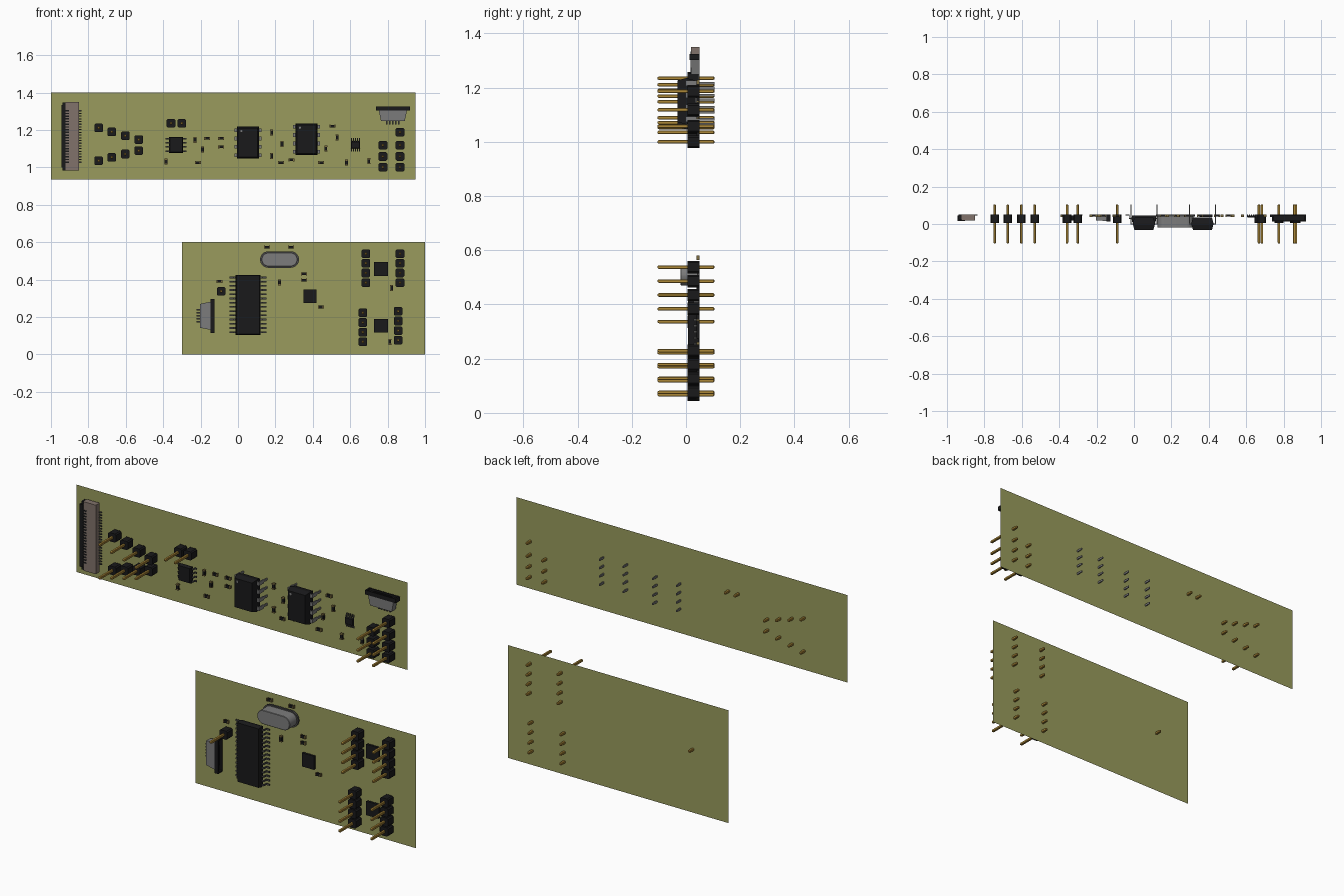
import bpy, bmesh, math

if "Cube" in bpy.data.objects:
    bpy.data.objects.remove(bpy.data.objects["Cube"])

BOARD_Y = 0.07   # thin board sheets
SEAT_Y = 0.05    # components rise from here towards -y


def material(name, rgb):
    m = bpy.data.materials.new(name)
    m.diffuse_color = (*rgb, 1)
    m.use_nodes = True
    m.node_tree.nodes["Principled BSDF"].inputs["Base Color"].default_value = m.diffuse_color
    return m


MATS = [material("black_plastic", (0.01, 0.01, 0.011)), material("gold_pin", (0.42, 0.25, 0.04)),
        material("steel", (0.2, 0.2, 0.2)), material("beige_plastic", (0.22, 0.17, 0.145)),
        material("board_green", (0.32, 0.33, 0.11)), material("dark_steel", (0.07, 0.07, 0.07)),
        material("solder_end", (0.2, 0.15, 0.05))]
BLACK, GOLD, STEEL, BEIGE, GREEN, DARK, SOLDER = range(7)


class Part:
    """Component in board coordinates: u right, v up, h out of the board."""

    def __init__(self, name):
        self.name, self.bm = name, bmesh.new()

    def loft(self, u, v, w, d, rings, mat, r=0.0, seg=1):
        """Stack rounded rectangles; rings = [(h, inset), ...]."""
        loops = []
        for h, inset in rings:
            hw, hd = w / 2 - inset, d / 2 - inset
            rr = min(max(r - inset, r * 0.3), hw, hd)
            pts = []
            for k, (su, sv) in enumerate(((1, 1), (-1, 1), (-1, -1), (1, -1))):
                for i in range(seg + 1 if r else 1):
                    a = (k + i / seg) * math.pi / 2
                    pts.append((u + su * (hw - rr) + rr * math.cos(a),
                                v + sv * (hd - rr) + rr * math.sin(a)))
            loops.append([self.bm.verts.new((p, -h, q)) for p, q in pts])
        n = len(loops[0])
        faces = [loops[0], loops[-1]]
        for a, b in zip(loops, loops[1:]):
            faces += [(a[i], a[(i + 1) % n], b[(i + 1) % n], b[i]) for i in range(n)]
        for f in faces:
            self.bm.faces.new(f).material_index = mat

    def box(self, u0, u1, v0, v1, h0, h1, mat):
        self.loft((u0 + u1) / 2, (v0 + v1) / 2, abs(u1 - u0), abs(v1 - v0), [(h0, 0), (h1, 0)], mat)

    def place(self, x, z, angle=0, smooth=False, y=SEAT_Y):
        bmesh.ops.recalc_face_normals(self.bm, faces=self.bm.faces)
        me = bpy.data.meshes.new(self.name)
        self.bm.to_mesh(me)
        self.bm.free()
        for m in MATS:
            me.materials.append(m)
        ob = bpy.data.objects.new(self.name, me)
        bpy.context.collection.objects.link(ob)
        ob.location = (x, y, z)
        ob.rotation_euler.y = math.radians(angle)
        if smooth:
            bpy.ops.object.select_all(action='DESELECT')
            ob.select_set(True)
            bpy.context.view_layer.objects.active = ob
            bpy.ops.object.shade_smooth_by_angle(angle=math.radians(35))


def board(name, x0, x1, z0, z1):
    p = Part(name)
    vs = [p.bm.verts.new((x, 0, z)) for x, z in ((x0, z0), (x1, z0), (x1, z1), (x0, z1))]
    p.bm.faces.new(vs).material_index = GREEN
    p.place(0, 0, y=BOARD_Y)


def header_pin(x, z):
    p = Part("header_pin")
    p.loft(0, 0, 0.046, 0.046, [(0.0, 0), (0.045, 0)], BLACK, r=0.006)
    p.loft(0, 0, 0.013, 0.013, [(-0.055, 0.003), (-0.051, 0), (0.15, 0), (0.155, 0.003)], GOLD, r=0.002)
    p.place(x, z)


def gull_chip(name, x, z, w, d, top, n, pitch, reach, lead_w, angle=0):
    """Surface-mount chip with gull-wing leads along both sides."""
    p = Part(name)
    mid = top * 0.5
    p.loft(0, 0, w, d, [(0.004, 0.003), (mid, 0), (top, 0.004)], BLACK)
    for s in (-1, 1):
        a, b = s * w / 2, s * (w / 2 + reach)
        knee = a + (b - a) * 0.45
        for i in range(n):
            v = (i - (n - 1) / 2) * pitch
            v0, v1 = v - lead_w / 2, v + lead_w / 2
            p.box(a - s * 0.003, knee, v0, v1, mid - 0.002, mid + 0.002, DARK)
            p.box(knee - s * 0.004, knee, v0, v1, 0, mid + 0.002, DARK)
            p.box(knee - s * 0.004, b, v0, v1, 0, 0.004, DARK)
    p.place(x, z, angle)


def dip_chip(x, z):
    """Through-hole chip with shouldered legs."""
    p = Part("through_hole_chip")
    p.loft(0, 0, 0.118, 0.17, [(0.015, 0.008), (0.046, 0), (0.052, 0), (0.081, 0.008)], BLACK)
    p.loft(-0.035, 0.062, 0.012, 0.012, [(0.081, 0), (0.082, 0)], STEEL, r=0.006, seg=4)
    for s in (-1, 1):
        for i in range(4):
            v = (i - 1.5) * 0.0445
            p.box(s * 0.056, s * 0.073, v - 0.010, v + 0.010, 0.046, 0.052, STEEL)
            p.box(s * 0.067, s * 0.073, v - 0.010, v + 0.010, 0.012, 0.052, STEEL)
            p.box(s * 0.067, s * 0.073, v - 0.005, v + 0.005, -0.055, 0.012, STEEL)
    p.place(x, z)


def flat_chip(x, z, size):
    p = Part("flat_square_chip")
    p.loft(0, 0, size, size, [(0, 0), (0.012, 0)], BLACK)
    p.place(x, z)


def socket(x, z, angle):
    """Cable socket: tapered steel shell, black flared mouth, five contacts."""
    p = Part("cable_socket")
    bm = p.bm
    # shell narrows away from the mouth
    a = [bm.verts.new(c) for c in ((-.075, 0, 0), (.075, 0, 0), (.075, -.033, 0), (-.075, -.033, 0))]
    b = [bm.verts.new(c) for c in ((-.064, 0, -.054), (.064, 0, -.054), (.064, -.032, -.054), (-.064, -.032, -.054))]
    for f in [a, b] + [(a[i], a[i - 1], b[i - 1], b[i]) for i in range(4)]:
        bm.faces.new(f).material_index = STEEL
    p.box(-0.091, 0.091, 0, 0.022, 0, 0.006, BLACK)
    p.box(-0.091, 0.091, 0, 0.022, 0.031, 0.037, BLACK)
    for s in (-1, 1):
        p.box(s * 0.083, s * 0.091, 0, 0.022, 0.006, 0.031, BLACK)
    p.box(-0.083, 0.083, 0, 0.012, 0.006, 0.031, BLACK)
    p.box(-0.05, 0.05, 0.012, 0.019, 0.015, 0.022, BLACK)
    for i in range(5):
        u = (i - 2) * 0.016
        p.box(u - 0.004, u + 0.004, -0.075, -0.052, 0, 0.005, DARK)
    p.place(x, z, angle)


def small_part(x, z, flat):
    p = Part("small_chip_component")
    p.box(-0.007, 0.007, -0.010, 0.010, 0, 0.011, BLACK)
    for s in (-1, 1):
        p.box(-0.008, 0.008, s * 0.010, s * 0.016, 0, 0.012, SOLDER)
    p.place(x, z, 90 * flat)


# Boards
board("upper_board", -1, 0.95, 0.935, 1.4)
board("lower_board", -0.3, 1, 0, 0.6)

# Header pins
pins = [(-0.09, 0.337), (-0.358, 1.235), (-0.3, 1.235), (0.866, 1.187)]
for i, x in enumerate((-0.745, -0.675, -0.602, -0.531)):
    pins += [(x, 1.211 - 0.021 * i), (x, 1.035 + 0.018 * i)]
for z in (1.118, 1.058, 1.0):
    pins += [(0.775, z), (0.866, z)]
for x, top in ((0.684, 0.538), (0.866, 0.538), (0.668, 0.222), (0.856, 0.23)):
    pins += [(x, top - 0.0515 * i) for i in range(4)]
for x, z in pins:
    header_pin(x, z)

# Chips
gull_chip("eight_lead_chip", -0.331, 1.12, 0.074, 0.086, 0.03, 4, 0.022, 0.019, 0.008)
gull_chip("fine_lead_chip", 0.628, 1.12, 0.04, 0.05, 0.016, 5, 0.0105, 0.016, 0.005, 90)
gull_chip("wide_chip", 0.053, 0.265, 0.132, 0.321, 0.042, 14, 0.0225, 0.033, 0.009)
dip_chip(0.053, 1.132)
dip_chip(0.366, 1.15)
for x, z, size in ((0.765, 0.456, 0.074), (0.765, 0.153, 0.074), (0.385, 0.31, 0.072)):
    flat_chip(x, z, size)

# Sockets
socket(0.828, 1.303, 0)
socket(-0.148, 0.206, 90)

# Crystal can on its flange
c = Part("crystal_can")
c.loft(0, 0, 0.208, 0.088, [(0, 0), (0.010, 0)], DARK, r=0.044, seg=8)
c.loft(0, 0, 0.192, 0.074, [(0.010, 0), (0.068, 0), (0.070, 0.002)], STEEL, r=0.037, seg=8)
c.place(0.222, 0.507, 0, True)

# Ribbon connector: housing, hinged latch with comb, contacts
r = Part("ribbon_connector")
r.box(-0.028, 0.045, -0.182, 0.185, 0, 0.032, BEIGE)
r.box(-0.050, -0.028, -0.165, 0.168, 0.004, 0.034, BLACK)
for s in (-1, 1):
    r.box(-0.044, -0.028, s * 0.165, s * 0.182, 0, 0.026, BLACK)
for i in range(20):
    v = (i - 9.5) * 0.0145
    r.box(-0.028, -0.010, v - 0.0035, v + 0.0035, 0.03, 0.034, BLACK)
    r.box(0.043, 0.058, v - 0.003, v + 0.003, 0, 0.005, DARK)
r.place(-0.894, 1.165)

# Small resistors and capacitors (x, z, lying flat)
for x, z, flat in ((-.385, 1.03, 0), (-.23, 1.147, 0), (-.165, 1.155, 1), (-.09, 1.155, 1), (-.19, 1.095, 0),
                   (-.09, 1.11, 1), (-.215, 1.025, 1), (.18, 1.185, 0), (.235, 1.125, 0), (.18, 1.06, 0),
                   (.23, 1.025, 1), (.285, 1.04, 1), (.505, 1.22, 1), (.53, 1.16, 0), (.47, 1.1, 0),
                   (.445, 1.025, 1), (.58, 1.025, 0), (.70, 1.033, 0), (-.1, .39, 1), (.155, .573, 1),
                   (.283, .573, 1), (.222, .385, 0), (.353, .43, 1), (.353, .397, 1), (.443, .253, 1),
                   (.822, .355, 0), (.812, .067, 0)):
    small_part(x, z, flat)
